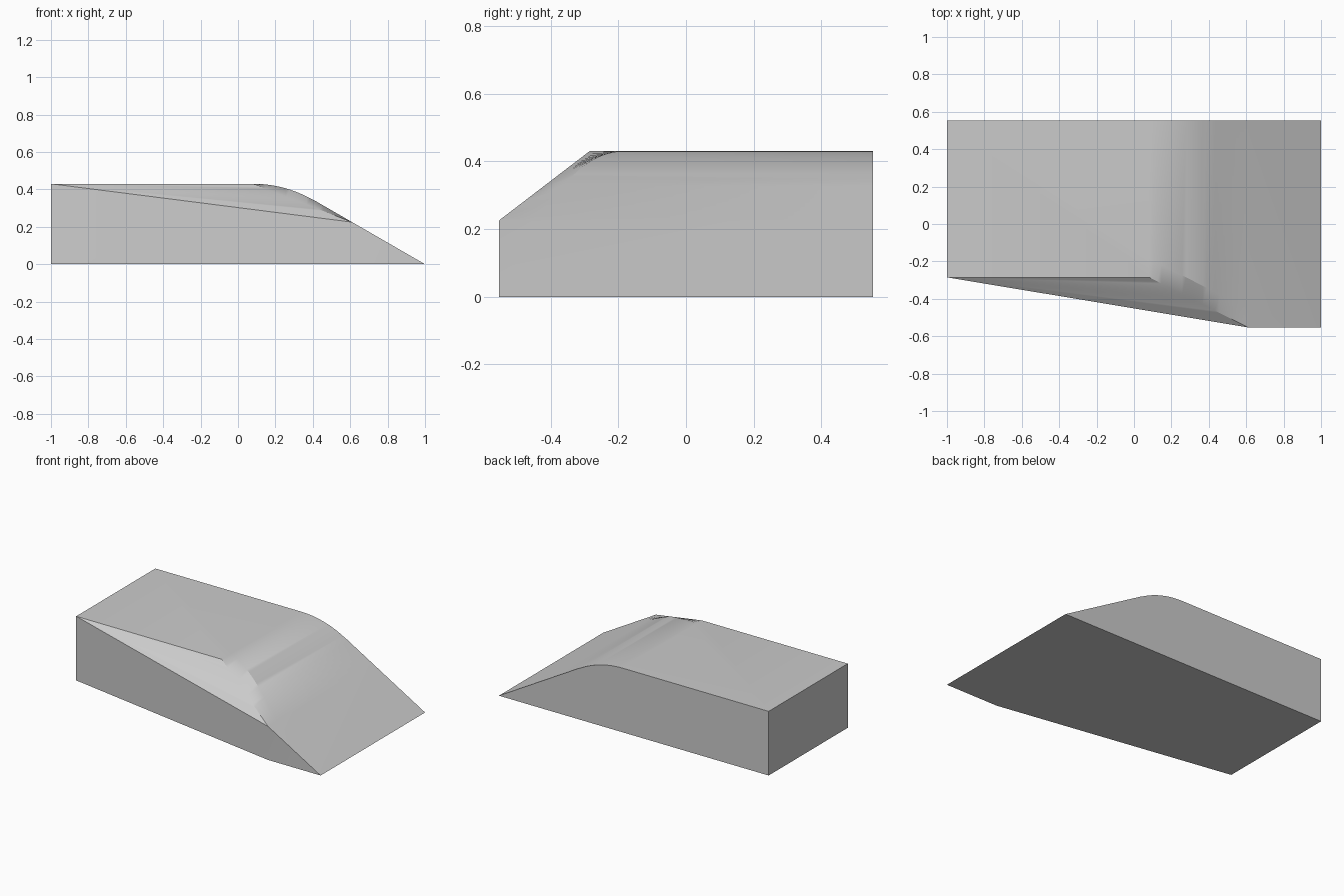
import bpy, bmesh, math

cube = bpy.data.objects.get("Cube")
if cube:
    bpy.data.objects.remove(cube, do_unlink=True)

HALF_Y = 0.553            # half depth
TOP = 0.43                # height of the flat top
SLOPE = 0.577             # fall of the ramp
RIDGE_Y = -0.285          # where the flat top meets the chamfer
BEND = 0.08               # start of the rounded bend
CORNER = 0.61             # where the chamfer runs out on the ramp
RADIUS = 0.64
STEPS = 24


def height(x):
    """Side profile: flat top, rounded bend, straight ramp."""
    ramp = SLOPE * (1 - x)
    run = x - BEND
    if run <= 0:
        return TOP
    if run < RADIUS * math.sin(math.radians(30)):
        return min(TOP - RADIUS + math.sqrt(RADIUS ** 2 - run ** 2), ramp)
    return ramp


bm = bmesh.new()


def vert(x, y, z):
    return bm.verts.new((x, y, z))


def face(*verts):
    return bm.faces.new(verts)


# Rows along the bend: back edge, inner row, chamfer edge
back, inner, edge = [], [], []
for i in range(STEPS + 1):
    t = i / STEPS
    x = BEND + (CORNER - BEND) * t
    y = RIDGE_Y + (-HALF_Y - RIDGE_Y) * t
    z = TOP + (height(CORNER) - TOP) * t
    back.append(vert(x, HALF_Y, height(x)))
    inner.append(vert(x, y + 0.1, height(x)))
    edge.append(vert(x, y, z))

# Corners
left_front_top = vert(-1, RIDGE_Y, TOP)
left_back_top = vert(-1, HALF_Y, TOP)
left_front = vert(-1, RIDGE_Y, 0)
left_back = vert(-1, HALF_Y, 0)
corner = vert(CORNER, -HALF_Y, 0)
nose_front = vert(1, -HALF_Y, 0)
nose_back = vert(1, HALF_Y, 0)

# Flat top, bend with chamfer, ramp
face(left_front_top, edge[0], inner[0], back[0], left_back_top)
for i in range(STEPS):
    face(inner[i], inner[i + 1], back[i + 1], back[i])
    face(edge[i], edge[i + 1], inner[i + 1], inner[i])
    face(left_front_top, edge[i + 1], edge[i])
face(edge[-1], nose_front, nose_back, back[-1], inner[-1])

# Walls and base
face(left_front, corner, edge[-1], left_front_top)
face(corner, nose_front, edge[-1])
face(left_back, left_front, left_front_top, left_back_top)
face(nose_back, left_back, left_back_top, *back)
face(left_front, left_back, nose_back, nose_front, corner)
bmesh.ops.recalc_face_normals(bm, faces=bm.faces)

mesh = bpy.data.meshes.new("wedge_body")
bm.to_mesh(mesh)
bm.free()
body = bpy.data.objects.new("wedge_body", mesh)
bpy.context.collection.objects.link(body)

# Plain grey material
grey = bpy.data.materials.new("light_grey")
grey.use_nodes = True
colour = (0.6, 0.6, 0.6, 1)
grey.diffuse_color = colour
for node in grey.node_tree.nodes:
    if node.type == "BSDF_PRINCIPLED":
        node.inputs["Base Color"].default_value = colour
mesh.materials.append(grey)

# Smooth the bend, keep the edges sharp
bpy.ops.object.select_all(action="DESELECT")
body.select_set(True)
bpy.context.view_layer.objects.active = body
bpy.ops.object.shade_smooth_by_angle(angle=math.radians(25))
